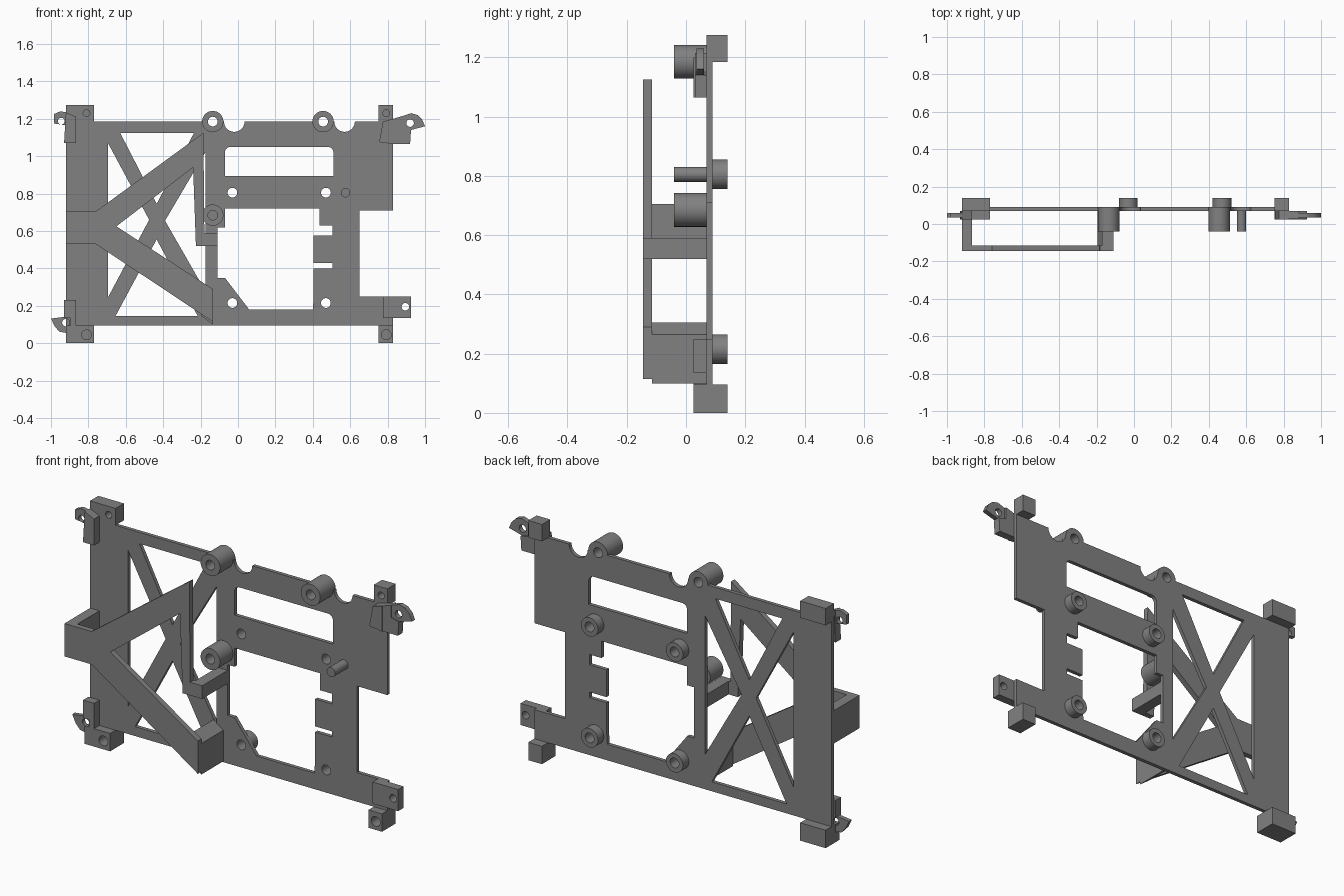
import bpy, math

gray = bpy.data.materials.new("gray plastic")
gray.diffuse_color = (0.22, 0.22, 0.22, 1)


def arc(x, z, r, a0, a1, n=12):
    """Points of an arc, angles in degrees."""
    return [(x + r * math.cos(math.radians(a0 + (a1 - a0) * i / n)),
             z + r * math.sin(math.radians(a0 + (a1 - a0) * i / n))) for i in range(n + 1)]


def circle(x, z, r, n=32):
    return arc(x, z, r, 0, 360, n)[:-1]


def rect(x0, x1, z0, z1):
    return [(x0, z0), (x1, z0), (x1, z1), (x0, z1)]


def slab(name, y0, y1, *loops):
    """Extrude an x-z outline (first loop) with holes (other loops) from y0 to y1."""
    cu = bpy.data.curves.new(name, 'CURVE')
    cu.dimensions = '2D'
    cu.fill_mode = 'BOTH'
    cu.extrude = (y1 - y0) / 2
    for loop in loops:
        sp = cu.splines.new('POLY')
        sp.points.add(len(loop) - 1)
        for p, (x, z) in zip(sp.points, loop):
            p.co = (x, z, 0, 1)
        sp.use_cyclic_u = True
    ob = bpy.data.objects.new(name, cu)
    bpy.context.collection.objects.link(ob)
    ob.rotation_euler = (math.pi / 2, 0, 0)
    ob.location = (0, (y0 + y1) / 2, 0)
    bpy.ops.object.select_all(action='DESELECT')
    ob.select_set(True)
    bpy.context.view_layer.objects.active = ob
    bpy.ops.object.convert(target='MESH')
    ob = bpy.context.view_layer.objects.active
    bpy.ops.object.mode_set(mode='EDIT')
    bpy.ops.mesh.select_all(action='SELECT')
    bpy.ops.mesh.remove_doubles(threshold=0.0001)
    bpy.ops.mesh.normals_make_consistent(inside=False)
    bpy.ops.object.mode_set(mode='OBJECT')
    ob.data.materials.clear()
    ob.data.materials.append(gray)
    bpy.ops.object.shade_smooth_by_angle(angle=math.radians(30))
    return ob


BACK, FRONT = 0.09, 0.07      # the two faces of the main plate
HOLE = 0.026
standoffs = [(x, z) for x in (-0.03, 0.47) for z in (0.215, 0.805)]

# Main plate: stepped outline with round bites along the top edge
outline = [(-0.92, 0.095), (0.83, 0.095), (0.83, 0.25), (0.65, 0.25),
           (0.65, 0.71), (0.83, 0.71), (0.83, 1.185)]
for x, r in ((0.57, 0.055), (0.455, 0.05), (-0.02, 0.055), (-0.135, 0.05)):
    outline += arc(x, 1.185, r, 0, -180)
outline += [(-0.92, 1.185)]

# Openings: rounded upper window, notched lower window, four truss triangles
upper_window = ([(-0.07, 0.895), (0.51, 0.895)] + arc(0.48, 1.02, 0.03, 0, 90, 6)
                + arc(-0.04, 1.02, 0.03, 90, 180, 6))
lower_window = [(-0.07, 0.72), (-0.07, 0.62), (-0.11, 0.62), (-0.11, 0.35), (-0.07, 0.35),
                (0.06, 0.18), (0.40, 0.18), (0.405, 0.25), (0.405, 0.40), (0.505, 0.40),
                (0.505, 0.43), (0.405, 0.43), (0.405, 0.575), (0.505, 0.575),
                (0.505, 0.63), (0.435, 0.63), (0.435, 0.72)]
truss = [[(-0.695, 1.07), (-0.695, 0.245), (-0.475, 0.66)],
         [(-0.175, 1.02), (-0.175, 0.28), (-0.39, 0.655)],
         [(-0.63, 1.125), (-0.235, 1.125), (-0.435, 0.745)],
         [(-0.655, 0.145), (-0.215, 0.145), (-0.435, 0.555)]]
slab("main_plate", FRONT, BACK, outline, upper_window, lower_window, *truss,
     *[circle(x, z, HOLE) for x, z in standoffs])

# Rear standoffs
for x, z in standoffs:
    slab("rear_standoff", BACK, 0.14, circle(x, z, 0.05), circle(x, z, HOLE))

# Front tubes: two through the top edge, one on the plate, and a plain pin
for x, z, y1 in ((-0.135, 1.185, BACK), (0.455, 1.185, BACK), (-0.135, 0.685, FRONT)):
    slab("front_tube", -0.04, y1, circle(x, z, 0.057), circle(x, z, HOLE))
slab("locating_pin", -0.04, FRONT, circle(0.575, 0.805, 0.025))

# Corner blocks with blind holes opening to the front
for x0, x1, hx in ((-0.92, -0.77, -0.81), (0.75, 0.83, 0.793)):
    for z0, z1, y0, hz, r in ((0, 0.095, 0.025, 0.045, HOLE), (1.185, 1.275, FRONT, 1.23, 0.018)):
        slab("corner_block_front", y0, 0.11, rect(x0, x1, z0, z1), circle(hx, hz, r))
        slab("corner_block_back", 0.11, 0.14, rect(x0, x1, z0, z1))

# Raised front bracket: forked sheet plus the walls that tie it to the plate
slab("bracket_sheet", -0.145, -0.115,
     [(-0.92, 0.53), (-0.76, 0.53), (-0.135, 0.115), (-0.135, 0.29), (-0.65, 0.625),
      (-0.24, 0.94), (-0.225, 0.52), (-0.11, 0.52), (-0.11, 0.59), (-0.18, 0.59),
      (-0.185, 1.125), (-0.76, 0.705), (-0.92, 0.705)])
slab("bracket_left_wall", -0.115, FRONT, rect(-0.92, -0.865, 0.53, 0.705))
slab("bracket_middle_foot", -0.115, FRONT, rect(-0.17, -0.11, 0.52, 0.59))
slab("bracket_lower_wall", -0.115, FRONT,
     [(-0.195, 0.145), (-0.135, 0.1), (-0.135, 0.265), (-0.195, 0.305)])

# Mounting lugs: thick base on the plate, thin ear outside it
slab("upper_left_lug_base", 0.025, FRONT,
     [(-0.93, 1.07), (-0.865, 1.07), (-0.865, 1.21), (-0.92, 1.235)])
slab("upper_left_ear", 0.035, 0.058,
     [(-0.985, 1.175), (-0.92, 1.165), (-0.92, 1.235), (-0.95, 1.24), (-0.985, 1.225)],
     circle(-0.945, 1.187, 0.018))
slab("lower_left_lug_base", 0.025, FRONT, rect(-0.93, -0.865, 0.135, 0.23))
slab("lower_left_lug_stem", 0.025, FRONT, rect(-0.895, -0.865, 0.08, 0.135))
slab("lower_left_ear", 0.035, 0.058,
     [(-1.0, 0.132), (-0.98, 0.09), (-0.955, 0.062), (-0.92, 0.055), (-0.89, 0.07),
      (-0.89, 0.14), (-0.935, 0.14)], circle(-0.92, 0.11, 0.02))
slab("upper_right_lug_base", 0.025, FRONT,
     [(0.755, 1.075), (0.83, 1.065), (0.83, 1.2), (0.775, 1.185)])
slab("upper_right_lug_arm", 0.03, FRONT,
     [(0.83, 1.065), (0.92, 1.065), (0.925, 1.14), (0.88, 1.15), (0.88, 1.215), (0.83, 1.2)])
slab("upper_right_ear", 0.035, 0.06,
     [(0.88, 1.15), (0.925, 1.14), (1.0, 1.16), (0.985, 1.195), (0.96, 1.22),
      (0.925, 1.23), (0.88, 1.215)], circle(0.92, 1.177, 0.02))
slab("lower_right_lug", 0.025, FRONT, rect(0.775, 0.925, 0.135, 0.25),
     circle(0.895, 0.195, 0.02))
